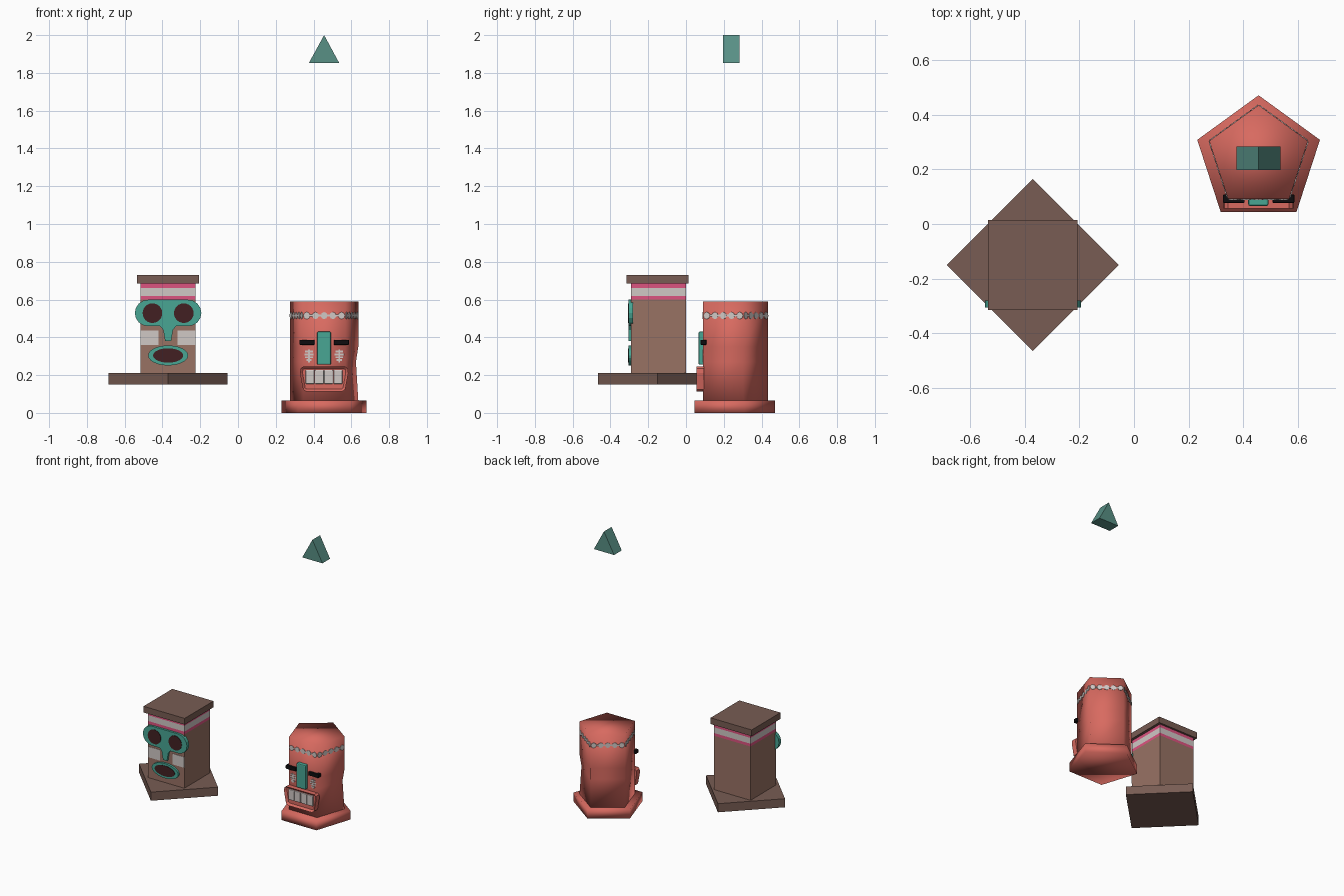
import bpy, bmesh, math
from mathutils import Matrix, Vector

if "Cube" in bpy.data.objects:
    bpy.data.objects.remove(bpy.data.objects["Cube"])


def material(name, r, g, b):
    lin = [((c / 255 + 0.055) / 1.055) ** 2.4 if c > 10 else c / 3300 for c in (r, g, b)]
    m = bpy.data.materials.new(name)
    m.diffuse_color = (*lin, 1)
    m.use_nodes = True
    m.node_tree.nodes["Principled BSDF"].inputs["Base Color"].default_value = m.diffuse_color
    return m


DARK_BROWN = material("dark brown", 120, 92, 83)
BROWN = material("brown", 152, 114, 100)
PINK = material("pink", 220, 84, 128)
WHITE = material("off white", 208, 200, 197)
TEAL = material("teal", 72, 166, 148)
DARK_TEAL = material("dark teal", 88, 144, 133)
MAROON = material("maroon", 66, 32, 34)
BLACK = material("black", 14, 12, 14)
RED = material("coral red", 216, 106, 96)


def finish(name, bm, mats, smooth=False, bevel=0):
    bmesh.ops.recalc_face_normals(bm, faces=bm.faces)
    me = bpy.data.meshes.new(name)
    bm.to_mesh(me)
    bm.free()
    for m in mats:
        me.materials.append(m)
    for p in me.polygons:
        p.use_smooth = smooth
    ob = bpy.data.objects.new(name, me)
    bpy.context.collection.objects.link(ob)
    if bevel:
        mod = ob.modifiers.new("bevel", 'BEVEL')
        mod.width, mod.segments = bevel, 2
    return ob


def column(name, n, radius, turn, centre, zs, mats, smooth=False, dent=None):
    """Upright n-sided column; mats gives one material per height section."""
    bm = bmesh.new()
    rings = []
    for i, z in enumerate(zs):
        ring = []
        for k in range(n):
            a = math.radians(turn) + k * math.tau / n
            r = radius - (dent[2] if dent and dent[:2] == (i, k) else 0)
            ring.append(bm.verts.new((centre[0] + r * math.cos(a), centre[1] + r * math.sin(a), z)))
        rings.append(ring)
    unique = list(dict.fromkeys(mats))
    for i in range(len(zs) - 1):
        for k in range(n):
            j = (k + 1) % n
            f = bm.faces.new((rings[i][k], rings[i][j], rings[i + 1][j], rings[i + 1][k]))
            f.material_index = unique.index(mats[i])
    bm.faces.new(rings[0])
    bm.faces.new(rings[-1])
    return finish(name, bm, unique, smooth)


def slab(name, outline, y0, y1, mat, bevel=0, matrix=None, recess=None):
    """Front-facing outline in x and z, extruded from y0 back to y1."""
    bm = bmesh.new()
    front = [bm.verts.new((x, y0, z)) for x, z in outline]
    back = [bm.verts.new((x, y1, z)) for x, z in outline]
    face = bm.faces.new(front)
    bm.faces.new(back)
    for i in range(len(outline)):
        j = (i + 1) % len(outline)
        bm.faces.new((front[i], front[j], back[j], back[i]))
    if recess:
        bmesh.ops.recalc_face_normals(bm, faces=bm.faces)
        bmesh.ops.inset_region(bm, faces=[face], thickness=recess[0])
        bmesh.ops.translate(bm, verts=list(face.verts), vec=(0, recess[1], 0))
    if matrix:
        bm.transform(matrix)
    return finish(name, bm, [mat], bevel=bevel)


def oval(cx, cz, rx, rz, n=24):
    return [(cx + rx * math.cos(k * math.tau / n), cz + rz * math.sin(k * math.tau / n)) for k in range(n)]


def rect(x0, x1, z0, z1):
    return [(x0, z0), (x1, z0), (x1, z1), (x0, z1)]


# ---- brown square totem ----
BX, BY = -0.37, -0.15
column("brown_base", 4, 0.315, 0, (BX, BY), [0.15, 0.212], [DARK_BROWN])
column("brown_body", 4, 0.145 * math.sqrt(2), 45, (BX, BY + 0.005),
       [0.212, 0.60, 0.62, 0.662, 0.685], [BROWN, PINK, WHITE, PINK])
column("brown_cap", 4, 0.164 * math.sqrt(2), 45, (BX, BY), [0.685, 0.73], [DARK_BROWN])

# mask: rounded goggles, nose, mouth ring
goggles = []
for side, start in ((1, -90), (-1, 90)):
    for k in range(9):
        a = math.radians(start + k * 22.5)
        goggles.append((BX + side * 0.105 + 0.071 * math.cos(a), 0.529 + 0.07 * math.sin(a)))
slab("mask_goggles", goggles, -0.305, -0.28, TEAL)
slab("mask_nose", [(BX - 0.045, 0.462), (BX - 0.026, 0.44), (BX - 0.016, 0.38), (BX + 0.016, 0.38),
                   (BX + 0.026, 0.44), (BX + 0.045, 0.462)], -0.304, -0.28, TEAL)
slab("mask_lips", oval(BX, 0.304, 0.106, 0.053), -0.305, -0.28, TEAL)
slab("mask_mouth", oval(BX, 0.304, 0.08, 0.038), -0.308, -0.303, MAROON)
for s in (-1, 1):
    slab("mask_eye", oval(BX + s * 0.083, 0.528, 0.052, 0.052), -0.308, -0.303, MAROON)
    xs = sorted((BX + s * 0.05, BX + s * 0.145))
    slab("cheek_paint", rect(*xs, 0.36, 0.437), -0.292, -0.288, WHITE)

# ---- red five-sided totem ----
RX, RY = 0.456, 0.245
column("red_base", 5, 0.236, 90, (RX, 0.235), [0, 0.066], [RED], smooth=True)
column("red_body", 5, 0.19, 90, (RX, RY), [0.066, 0.27, 0.35, 0.59], [RED] * 3,
       smooth=True, dent=(1, 4, 0.013))

# painted bead band on every face
APOTHEM = 0.19 * math.cos(math.pi / 5)
for k in range(5):
    m = Matrix.Translation(Vector((RX, RY, 0))) @ Matrix.Rotation(k * math.tau / 5, 4, 'Z')
    y = -APOTHEM
    slab("bead_thread", rect(-0.108, 0.108, 0.510, 0.520), y - 0.002, y + 0.002, WHITE, matrix=m)
    for i in range(-2, 3):
        slab("bead", oval(i * 0.046, 0.515, 0.018, 0.019, 8), y - 0.003, y + 0.002, WHITE, matrix=m)

# eyes and cheek marks
for s in (-1, 1):
    xs = sorted((RX + s * 0.051, RX + s * 0.131))
    slab("red_eye", rect(*xs, 0.36, 0.387), 0.077, 0.108, BLACK, bevel=0.004)
    for i, w in enumerate((0.014, 0.02, 0.024, 0.02)):
        z = 0.275 + i * 0.015
        c = RX + s * 0.08
        slab("cheek_mark", rect(c - w, c + w, z, z + 0.009), 0.088, 0.093, WHITE)
    slab("cheek_stem", rect(c - 0.005, c + 0.005, 0.268, 0.335), 0.0885, 0.093, WHITE)

# nose
slab("red_nose", rect(RX - 0.038, RX + 0.036, 0.255, 0.43), 0.066, 0.098, TEAL, bevel=0.007)

# mouth with recess and teeth
half = [(0.095, 0.112), (0.112, 0.125), (0.128, 0.21), (0.125, 0.235), (0.112, 0.245)]
mouth = [(RX + x, z) for x, z in half] + [(RX - x, z) for x, z in reversed(half)]
slab("red_mouth", mouth, 0.056, 0.095, RED, recess=(0.014, 0.014))
for i in range(4):
    x = RX - 0.098 + i * 0.0492
    slab("tooth", rect(x, x + 0.047, 0.153, 0.228), 0.06, 0.078, WHITE, bevel=0.005)

# ---- floating wedge ----
slab("wedge", [(0.375, 1.852), (0.536, 1.852), (0.456, 2.0)], 0.197, 0.284, DARK_TEAL)
